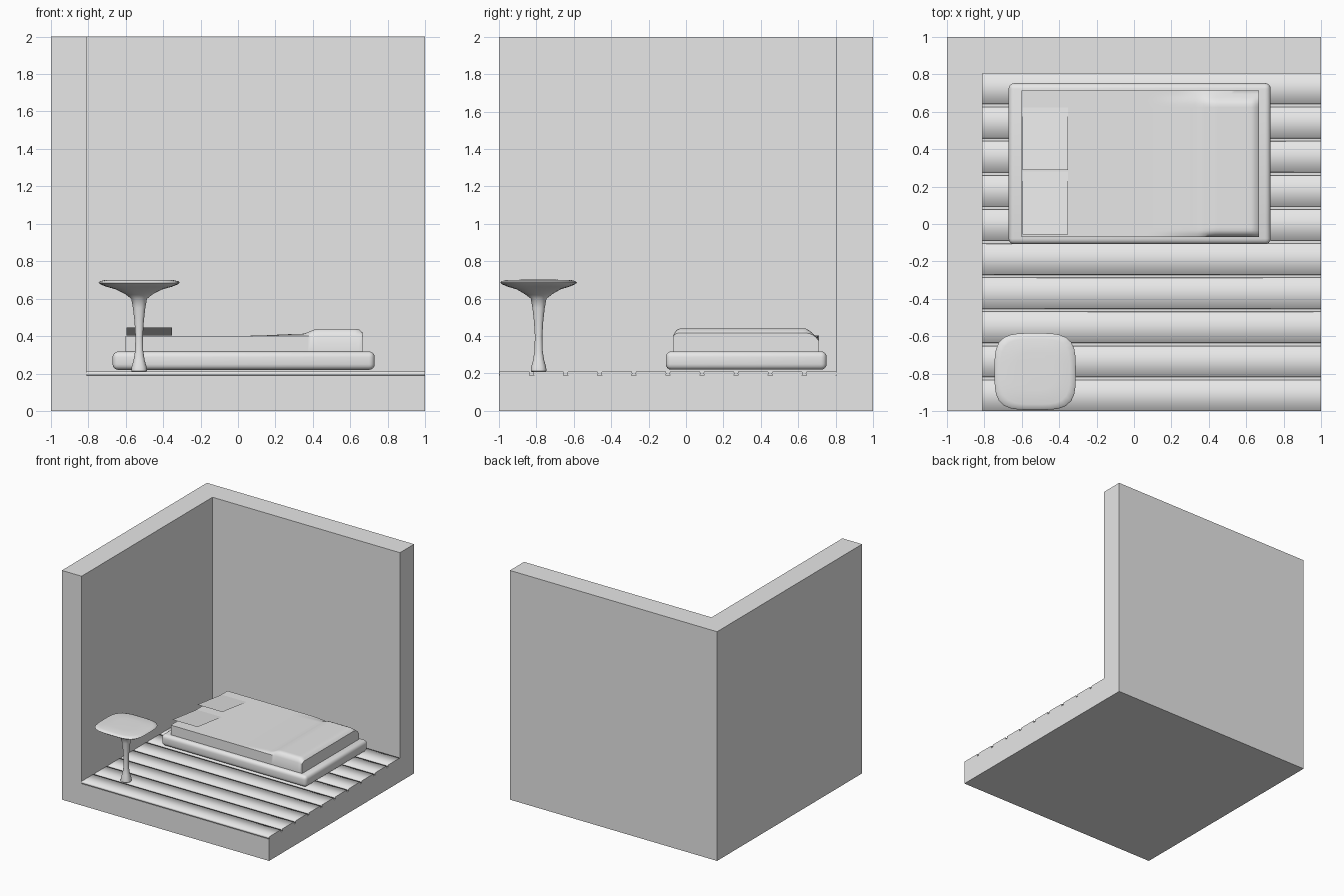
import bpy, bmesh, math
from mathutils import Vector

if "Cube" in bpy.data.objects:
    bpy.data.objects.remove(bpy.data.objects["Cube"])

grey = bpy.data.materials.new("plain_grey")
grey.diffuse_color = (0.8, 0.8, 0.8, 1)
grey.use_nodes = True
grey.node_tree.nodes["Principled BSDF"].inputs["Base Color"].default_value = grey.diffuse_color


def add(name, bm, smooth_angle=None):
    bmesh.ops.recalc_face_normals(bm, faces=bm.faces)
    me = bpy.data.meshes.new(name)
    bm.to_mesh(me)
    bm.free()
    me.materials.append(grey)
    ob = bpy.data.objects.new(name, me)
    bpy.context.collection.objects.link(ob)
    bpy.ops.object.select_all(action='DESELECT')
    ob.select_set(True)
    bpy.context.view_layer.objects.active = ob
    if smooth_angle:
        bpy.ops.object.shade_smooth_by_angle(angle=math.radians(smooth_angle))
    return ob


def box(lo, hi, bevel=0, segments=4):
    bm = bmesh.new()
    bmesh.ops.create_cube(bm, size=1)
    for v in bm.verts:
        v.co = Vector([lo[i] + (v.co[i] + 0.5) * (hi[i] - lo[i]) for i in range(3)])
    if bevel:
        bmesh.ops.bevel(bm, geom=bm.edges[:], offset=bevel, segments=segments,
                        profile=0.5, affect='EDGES')
    return bm


def ramp(a, b, t):
    t = min(1, max(0, (t - a) / (b - a)))
    return t * t * (3 - 2 * t)


# Room: a solid block with the open corner carved out
cutter = add("room_cutter", box((-0.81, -1.5, 0.19), (1.5, 0.805, 2.5)))
cutter.hide_render = True
room = add("room_shell", box((-1, -1, 0), (1, 1, 2)))
mod = room.modifiers.new("carve", 'BOOLEAN')
mod.operation = 'DIFFERENCE'
mod.solver = 'EXACT'
mod.object = cutter
bpy.ops.object.modifier_apply(modifier="carve")
bpy.data.objects.remove(cutter, do_unlink=True)

# Floor planks: softly shaded strips with flat ends
for i in range(10):
    y0 = -1 + i * 0.1822
    y1 = y0 + 0.167
    prof = [(y0 + 0.004, 0.19), (y0, 0.2), (y0 + 0.004, 0.21),
            (y1 - 0.004, 0.21), (y1, 0.2), (y1 - 0.004, 0.19)]
    bm = bmesh.new()
    rings = [[bm.verts.new((x, y, z)) for y, z in prof] for x in (-0.81, 1)]
    n = len(prof)
    for k in range(n):
        f = bm.faces.new((rings[0][k], rings[0][(k + 1) % n],
                          rings[1][(k + 1) % n], rings[1][k]))
        f.smooth = True
    for r in rings:
        bm.faces.new(r)
        for k in range(n):
            bm.edges.get((r[k], r[(k + 1) % n])).smooth = False
    add(f"floor_plank_{i + 1}", bm)

# Bed base
add("bed_base", box((-0.67, -0.108, 0.22), (0.73, 0.752, 0.318), 0.03), 50)

# Mattress with a folded blanket swelling at the foot end
bm = bmesh.new()
bmesh.ops.create_grid(bm, x_segments=60, y_segments=44, size=0.5)
for v in bm.verts:
    x = -0.6 + (v.co.x + 0.5) * 1.268
    y = -0.07 + (v.co.y + 0.5) * 0.782
    inside = ramp(-0.07, -0.045, y) * (1 - ramp(0.64, 0.70, y))
    swell = 0.010 * ramp(0.05, 0.35, x) + 0.027 * ramp(0.34, 0.43, x)
    z = 0.402 + swell * inside * (1 - 0.6 * ramp(0.64, 0.668, x))
    z -= 0.03 * ramp(0.685, 0.712, y) * ramp(0.2, 0.6, x)
    v.co = (x, y, z)
rim = [e for e in bm.edges if e.is_boundary]
out = bmesh.ops.extrude_edge_only(bm, edges=rim)["geom"]
for v in out:
    if isinstance(v, bmesh.types.BMVert):
        v.co.z = 0.31
bmesh.ops.holes_fill(bm, edges=[e for e in bm.edges if e.is_boundary], sides=0)
add("mattress", bm, 40)

# Pillows: flat sheets tilted up towards the front
for i, y in enumerate((-0.055, 0.288)):
    bm = bmesh.new()
    bm.faces.new([bm.verts.new(c) for c in (
        (-0.595, y, 0.445), (-0.353, y, 0.445),
        (-0.353, y + 0.335, 0.404), (-0.595, y + 0.335, 0.404))])
    add(f"pillow_{i + 1}", bm)

# Pedestal table: rings from foot to top (half width, height, squareness)
cx, cy, sides = -0.528, -0.788, 40
table = [(0.036, 0.208, 2.3), (0.042, 0.214, 2.3), (0.040, 0.235, 2.3),
         (0.030, 0.27, 2.3), (0.022, 0.32, 2.3), (0.020, 0.40, 2.3),
         (0.025, 0.48, 2.3), (0.033, 0.55, 2.3), (0.042, 0.60, 2.4),
         (0.075, 0.625, 2.6), (0.125, 0.65, 3), (0.175, 0.664, 3.5),
         (0.205, 0.676, 3.8), (0.217, 0.685, 3.8), (0.210, 0.693, 3.8),
         (0.185, 0.699, 3.6), (0.10, 0.701, 3.2)]
bm = bmesh.new()
rings = []
for r, z, p in table:
    ry = r * (0.945 if r > 0.1 else 1)
    ring = []
    for k in range(sides):
        a = 2 * math.pi * (k + 0.5) / sides
        c, s = math.cos(a), math.sin(a)
        d = (abs(c) ** p + abs(s) ** p) ** (-1 / p)
        ring.append(bm.verts.new((cx + r * c * d, cy + ry * s * d, z)))
    rings.append(ring)
for a, b in zip(rings, rings[1:]):
    for k in range(sides):
        j = (k + 1) % sides
        bm.faces.new((a[k], a[j], b[j], b[k]))
bm.faces.new(rings[0])
bm.faces.new(rings[-1])
add("pedestal_table", bm, 50)
